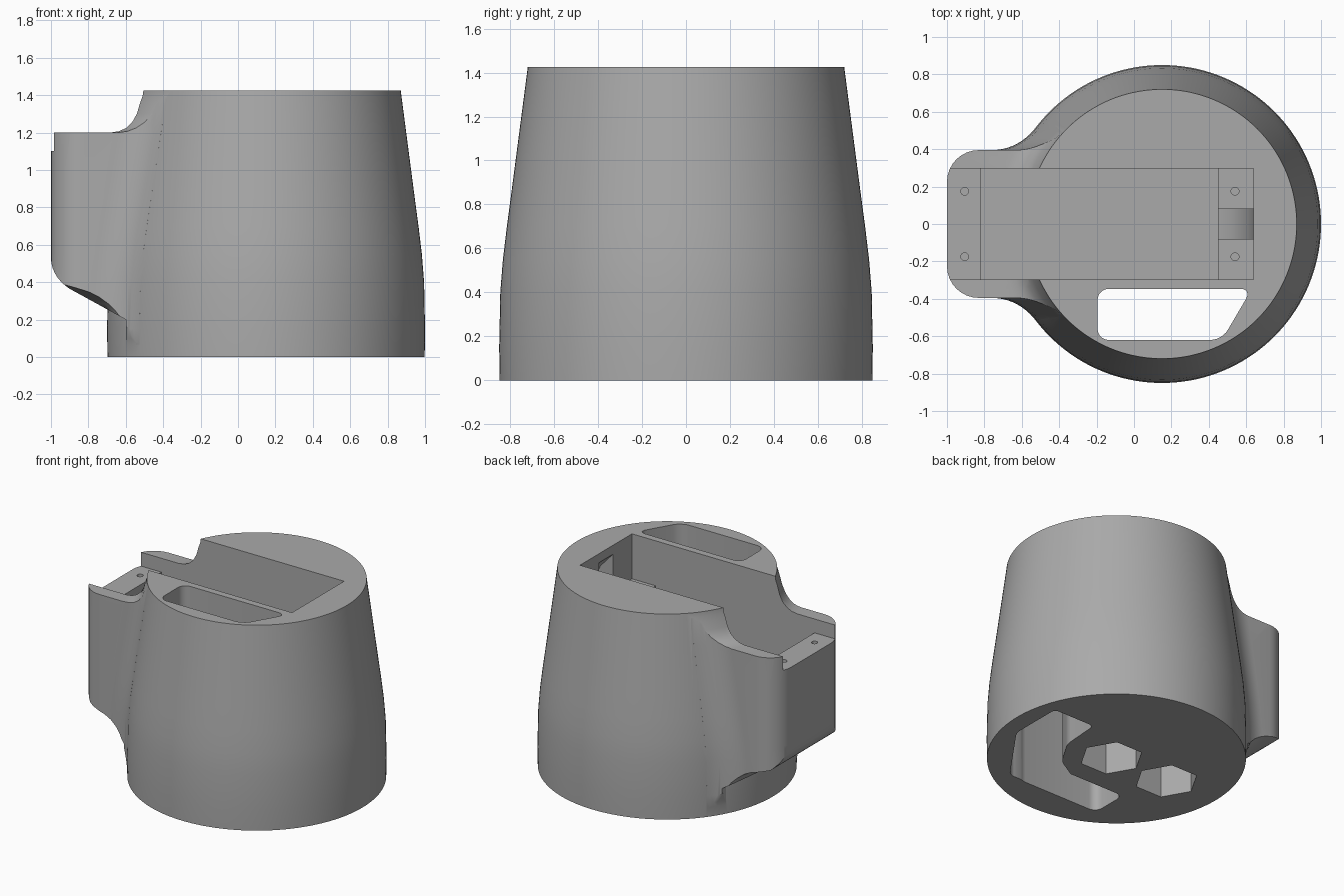
import bpy, bmesh, math
from mathutils import Matrix

cube = bpy.data.objects.get("Cube")
if cube:
    bpy.data.objects.remove(cube, do_unlink=True)

AXIS = 0.15            # x of the round body's axis
HALF_W = 0.395         # half width of the side arm
FILLET = 0.3           # blend radius between arm and body
BODY = [(0.848, 0), (0.85, 0.15), (0.845, 0.4), (0.833, 0.55),
        (0.815, 0.7), (0.795, 0.85), (0.72, 1.425)]

grey = bpy.data.materials.new("plain grey")
grey.use_nodes = True
grey.diffuse_color = (0.4, 0.4, 0.4, 1)
grey.node_tree.nodes["Principled BSDF"].inputs["Base Color"].default_value = grey.diffuse_color


def make(name, bm):
    bmesh.ops.recalc_face_normals(bm, faces=bm.faces)
    mesh = bpy.data.meshes.new(name)
    bm.to_mesh(mesh)
    bm.free()
    mesh.materials.append(grey)
    obj = bpy.data.objects.new(name, mesh)
    bpy.context.collection.objects.link(obj)
    return obj


def loft(name, rings):
    """Closed solid through rings holding equal numbers of points."""
    bm = bmesh.new()
    loops = [[bm.verts.new(p) for p in ring] for ring in rings]
    n = len(loops[0])
    for a, b in zip(loops, loops[1:]):
        for i in range(n):
            j = (i + 1) % n
            bm.faces.new((a[i], a[j], b[j], b[i]))
    bm.faces.new(loops[0])
    bm.faces.new(loops[-1])
    return make(name, bm)


def revolve(name, profile, n=144):
    turns = [2 * math.pi * i / n for i in range(n)]
    return loft(name, [[(AXIS + r * math.cos(t), r * math.sin(t), z) for t in turns]
                       for r, z in profile])


def prism(name, pts, lo, hi, rounding=0, sideways=False):
    """Extruded outline: upright, or across the width when sideways."""
    bm = bmesh.new()
    bm.faces.new([bm.verts.new((u, v, 0)) for u, v in pts])
    if rounding:
        bmesh.ops.bevel(bm, geom=bm.verts[:], offset=rounding, segments=6,
                        profile=0.5, affect='VERTICES')
    ext = bmesh.ops.extrude_face_region(bm, geom=bm.faces[:])
    top = [v for v in ext["geom"] if isinstance(v, bmesh.types.BMVert)]
    bmesh.ops.translate(bm, verts=top, vec=(0, 0, hi - lo))
    bmesh.ops.translate(bm, verts=bm.verts[:], vec=(0, 0, lo))
    if sideways:
        bmesh.ops.transform(bm, verts=bm.verts[:],
                            matrix=Matrix.Rotation(math.pi / 2, 4, 'X'))
    return make(name, bm)


def box(name, x0, x1, y, z0, z1):
    return prism(name, [(x0, -y), (x1, -y), (x1, y), (x0, y)], z0, z1)


def polygon(x, y, r, n):
    return [(x + r * math.cos(2 * math.pi * i / n), y + r * math.sin(2 * math.pi * i / n))
            for i in range(n)]


def combine(obj, tool, operation):
    mod = obj.modifiers.new("combine", 'BOOLEAN')
    mod.operation, mod.solver, mod.object = operation, 'EXACT', tool
    bpy.context.view_layer.objects.active = obj
    bpy.ops.object.modifier_apply(modifier=mod.name)
    bpy.data.objects.remove(tool, do_unlink=True)


def body_radius(z):
    z = min(max(z, 0), BODY[-1][1])
    for (r0, z0), (r1, z1) in zip(BODY, BODY[1:]):
        if z <= z1:
            return r0 + (r1 - r0) * (z - z0) / (z1 - z0)


def arm_outline(z):
    """Half plan: rounded tip corner, straight side, fillet onto the body."""
    r, corner = body_radius(z), 0.17
    half = []
    for i in range(9):
        t = math.pi / 2 * i / 8
        half.append((-1 + corner - corner * math.cos(t), HALF_W - corner + corner * math.sin(t)))
    fy = HALF_W + FILLET
    fx = AXIS - math.sqrt((r + FILLET) ** 2 - fy ** 2)
    sweep = math.atan2(AXIS - fx, fy)
    for i in range(13):
        t = sweep * i / 12
        half.append((fx + FILLET * math.sin(t), fy - FILLET * math.cos(t)))
    half.append((AXIS, 0.45))
    return [(x, y, z) for x, y in half] + [(x, -y, z) for x, y in reversed(half)]


# Tapered round body
body = revolve("holder_body", BODY)

# Side arm, trimmed by its rounded underside and the blends above and below
arm = loft("side_arm", [arm_outline(z) for z in
                        (-0.1, 0, 0.15, 0.4, 0.55, 0.7, 0.85, 1.0, 1.2, 1.425, 1.5)])
blend = revolve("arm_blend", [
    (0.84, 0.02), (0.855, 0.1), (0.865, 0.15), (0.882, 0.2), (0.905, 0.245), (0.935, 0.285),
    (0.975, 0.32), (1.02, 0.345), (1.35, 0.46), (1.35, 1.2), (0.883, 1.2), (0.84, 1.207),
    (0.805, 1.225), (0.775, 1.255), (0.752, 1.3), (0.736, 1.36), (0.715, 1.42)])
combine(arm, blend, 'INTERSECT')
under = [(-1.1, 1.6), (-1.1, 0.53)]
for i in range(9):
    t = math.radians(60) * i / 8
    under.append((-0.74 - 0.26 * math.cos(t), 0.53 - 0.21 * math.sin(t)))
under += [(-0.6, 0.2), (-0.6, -0.2), (0.3, -0.2), (0.3, 1.6)]
combine(arm, prism("arm_underside", under, -1, 1, sideways=True), 'INTERSECT')
combine(body, arm, 'UNION')

# Long slot with a ledge at each end and a deep pocket between
cutters = [box("slot", -1.2, 0.64, 0.297, 1.1, 1.6),
           box("pocket", -0.82, 0.45, 0.297, 0.55, 1.5)]

# Screw holes in the ledges
for x in (-0.905, 0.54):
    for y in (-0.175, 0.175):
        cutters.append(prism("screw_hole", polygon(x, y, 0.021, 20), 0.85, 1.3))

# Slanted window from top to bottom
cutters.append(prism("window", [(-0.195, -0.347), (0.63, -0.347), (0.47, -0.62), (-0.195, -0.62)],
                     -0.2, 1.6, rounding=0.06))

# Cable cavity in the base
cavity = [(0.87, -0.16), (0.87, 0.23), (0.54, 0.23), (0.52, -0.06), (0.4, -0.26),
          (0.22, -0.365), (-0.17, -0.38), (-0.17, -0.61), (0.55, -0.61)]
cutters.append(prism("cable_cavity", cavity, -0.2, 0.48, rounding=0.035))

# Curved cable tunnel from the ledge down to the cavity
tunnel = [(0.44, 1.02), (0.52, 1.01), (0.6, 0.97), (0.66, 0.91), (0.69, 0.84), (0.7, 0.75),
          (0.7, 0.4), (0.82, 0.4), (0.82, 1.0), (0.8, 1.12), (0.74, 1.25), (0.64, 1.36), (0.44, 1.37)]
cutters.append(prism("cable_tunnel", tunnel, -0.08, 0.08, sideways=True))

# Hexagonal nut pockets underneath
for x in (0.18, -0.29):
    cutters.append(prism("nut_pocket", polygon(x, -0.015, 0.21, 6), -0.2, 0.35))

for cutter in cutters:
    combine(body, cutter, 'DIFFERENCE')

# Smooth curved walls, crisp edges
bpy.ops.object.select_all(action='DESELECT')
body.select_set(True)
bpy.context.view_layer.objects.active = body
bpy.ops.object.shade_smooth_by_angle(angle=math.radians(28))
